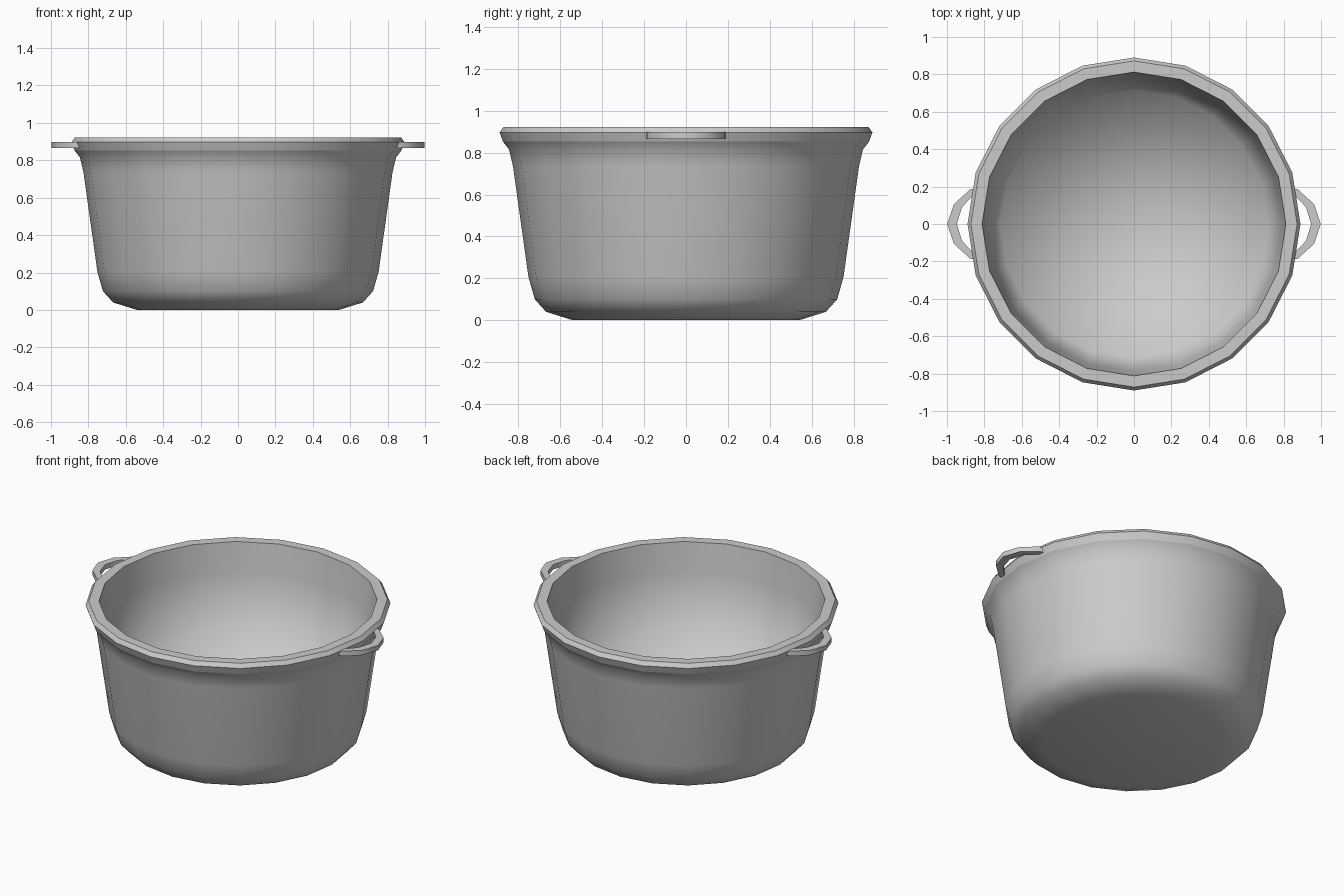
import bpy, bmesh, math

if "Cube" in bpy.data.objects:
    bpy.data.objects.remove(bpy.data.objects["Cube"])

SIDES = 20


def finish(name, bm, angle):
    bmesh.ops.recalc_face_normals(bm, faces=bm.faces)
    mesh = bpy.data.meshes.new(name)
    bm.to_mesh(mesh)
    bm.free()
    ob = bpy.data.objects.new(name, mesh)
    bpy.context.collection.objects.link(ob)
    bpy.ops.object.select_all(action='DESELECT')
    ob.select_set(True)
    bpy.context.view_layer.objects.active = ob
    bpy.ops.object.shade_smooth_by_angle(angle=math.radians(angle))
    return ob


def bridge(bm, a, b):
    n = len(a)
    for i in range(n):
        j = (i + 1) % n
        bm.faces.new((a[i], a[j], b[j], b[i]))


# Pot body: profile (radius, height, sharp edge) from underside, over the rim, down the inside
profile = [(0.54, 0, 0), (0.668, 0.04, 0), (0.722, 0.10, 0), (0.752, 0.205, 0),
           (0.826, 0.735, 0), (0.845, 0.815, 0), (0.874, 0.853, 1), (0.890, 0.897, 1),
           (0.872, 0.922, 1), (0.812, 0.922, 1), (0.79, 0.74, 0), (0.715, 0.20, 0)]
bm = bmesh.new()
rings = []
for r, z, sharp in profile:
    rings.append([bm.verts.new((r * math.cos(2 * math.pi * i / SIDES),
                                r * math.sin(2 * math.pi * i / SIDES), z))
                  for i in range(SIDES)])
for a, b in zip(rings, rings[1:]):
    bridge(bm, a, b)
bm.faces.new(rings[0])
# Inner floor fan
centre = bm.verts.new((0, 0, 0.17))
for i in range(SIDES):
    bm.faces.new((rings[-1][i], rings[-1][(i + 1) % SIDES], centre))
# Crisp rim edges, everything else smooth
for ring, (r, z, sharp) in zip(rings, profile):
    if sharp:
        for i in range(SIDES):
            bm.edges.get((ring[i], ring[(i + 1) % SIDES])).smooth = False
finish("pot_body", bm, 89)


# Loop handles: flat bar swept along a bowed path, one on each side
def handle(name, side):
    outer = [(0.82, 0.192), (0.875, 0.186), (0.963, 0.106), (0.998, 0.0)]
    inner = [(0.82, 0.160), (0.860, 0.152), (0.920, 0.090), (0.947, 0.0)]
    outer += [(x, -y) for x, y in reversed(outer[:-1])]
    inner += [(x, -y) for x, y in reversed(inner[:-1])]
    bm = bmesh.new()
    sections = []
    for (ox, oy), (ix, iy) in zip(outer, inner):
        sections.append([bm.verts.new((side * x, y, z)) for x, y, z in
                         ((ox, oy, 0.866), (ox, oy, 0.898),
                          (ix, iy, 0.898), (ix, iy, 0.866))])
    for a, b in zip(sections, sections[1:]):
        bridge(bm, a, b)
    bm.faces.new(sections[0])
    bm.faces.new(sections[-1])
    finish(name, bm, 50)


handle("handle_right", 1)
handle("handle_left", -1)
